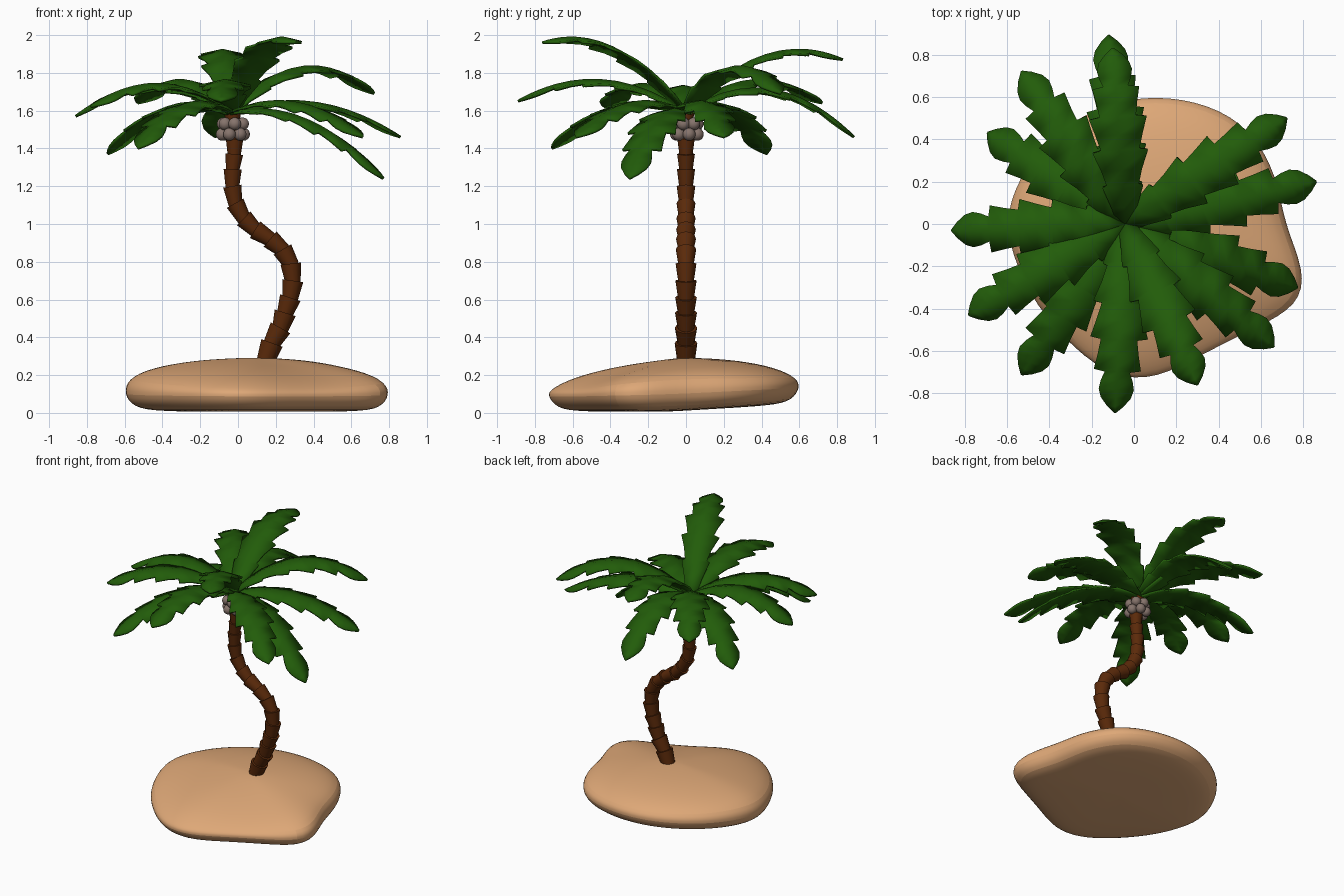
import bpy, bmesh, math
from mathutils import Vector

cube = bpy.data.objects.get("Cube")
if cube:
    bpy.data.objects.remove(cube, do_unlink=True)


def material(name, rgb):
    m = bpy.data.materials.new(name)
    m.use_nodes = True
    m.diffuse_color = (*rgb, 1)
    bsdf = m.node_tree.nodes["Principled BSDF"]
    bsdf.inputs["Base Color"].default_value = (*rgb, 1)
    bsdf.inputs["Roughness"].default_value = 0.8
    return m


sand = material("sand", (0.73, 0.39, 0.185))
bark = material("bark", (0.105, 0.023, 0.003))
leaf = material("leaf_green", (0.016, 0.108, 0.003))
husk = material("husk_grey", (0.24, 0.175, 0.15))
parts = []


def finish(bm, name, mat):
    bmesh.ops.recalc_face_normals(bm, faces=bm.faces)
    mesh = bpy.data.meshes.new(name)
    bm.to_mesh(mesh)
    bm.free()
    mesh.materials.append(mat)
    obj = bpy.data.objects.new(name, mesh)
    bpy.context.collection.objects.link(obj)
    parts.append(obj)
    return obj


def bridge(bm, a, b):
    for i in range(len(a)):
        j = (i + 1) % len(a)
        bm.faces.new((a[i], a[j], b[j], b[i]))


# Sand island: one outline lofted through (scale, height) levels, with a hollow on one side
outline = [(.10, .60), (.35, .56), (.55, .44), (.67, .22), (.70, 0), (.80, -.22),
           (.77, -.38), (.58, -.48), (.35, -.59), (.10, -.73), (-.10, -.71), (-.27, -.59),
           (-.46, -.38), (-.57, -.14), (-.60, .05), (-.51, .26), (-.36, .43), (-.14, .56)]
levels = [(.3, .012), (.78, .012), (.96, .03), (1.03, .10), (1.0, .185),
          (.82, .24), (.5, .278), (.2, .29)]
cx, cy = 0.1, -0.03
bm = bmesh.new()
rings = []
for k, (s, z) in enumerate(levels):
    ring = []
    for x, y in outline:
        px, py = cx + (x - cx) * s, cy + (y - cy) * s
        if k < 4:
            z_shift = 0.06 * max(py, -0.1)
        else:
            hollow = 0.03 * math.exp(-((px - .4) ** 2 + (py + .4) ** 2) / .06)
            z_shift = 0.08 * min(py, 0) - hollow
        ring.append(bm.verts.new((px, py, max(z + z_shift, 0))))
    rings.append(ring)
for a, b in zip(rings, rings[1:]):
    bridge(bm, a, b)
for ring, z in ((rings[0], .012), (rings[-1], .292)):
    hub = bm.verts.new((cx, cy, z))
    for i in range(len(ring)):
        bm.faces.new((ring[i], ring[(i + 1) % len(ring)], hub))
island = finish(bm, "sand_island", sand)
smooth = island.modifiers.new("smooth", "SUBSURF")
smooth.levels = smooth.render_levels = 2

# Trunk: stacked flared collars along an S-shaped path
path = [(.14, .26), (.18, .37), (.225, .45), (.25, .53), (.277, .61), (.29, .70),
        (.28, .79), (.235, .865), (.17, .92), (.09, .97), (.03, 1.03), (-.015, 1.11),
        (-.03, 1.20), (-.028, 1.29), (-.02, 1.37), (-.018, 1.45), (-.025, 1.52), (-.03, 1.59)]
bm = bmesh.new()
sides = 12
forward = Vector((0, 1, 0))
for n, (p, q) in enumerate(zip(path, path[1:])):
    a, b = Vector((p[0], 0, p[1])), Vector((q[0], 0, q[1]))
    along = (b - a).normalized()
    across = along.cross(forward)
    r = 0.06 - 0.001 * n
    loops = []
    for centre, rad in ((a - along * 0.015, r * 0.72), (b, r)):
        loops.append([bm.verts.new(centre + rad * (math.cos(t) * across + math.sin(t) * forward))
                      for t in (math.tau * i / sides for i in range(sides))])
    bridge(bm, *loops)
    for loop in loops:
        bm.faces.new(loop)
finish(bm, "trunk", bark)

# Coconuts: two rings hung under the crown
bm = bmesh.new()
for count, z, rad, turn in ((6, 1.475, .058, 0.2), (6, 1.53, .055, 0.7)):
    for i in range(count):
        t = turn + math.tau * i / count
        made = bmesh.ops.create_uvsphere(bm, u_segments=14, v_segments=9, radius=0.034)
        bmesh.ops.translate(bm, verts=made["verts"],
                            vec=(-.027 + rad * math.cos(t), .005 + rad * math.sin(t), z))
finish(bm, "coconuts", husk)

# Fronds: saw-edged blades, stations are (position, half width, tooth reach)
stations = [(0, .035, 0), (.10, .06, 0), (.20, .095, .015), (.225, .075, 0), (.31, .095, 0),
            (.40, .13, .015), (.425, .09, 0), (.51, .11, 0), (.59, .135, .015), (.615, .085, 0),
            (.69, .095, 0), (.76, .11, .015), (.785, .058, 0), (.83, .074, 0), (.875, .082, 0),
            (.92, .07, 0), (.965, .038, 0), (1, .003, 0)]
# Tip x, y, z and the height halfway along
fronds = [(.30, -.76, 1.96, 1.93), (-.09, -.89, 1.65, 1.76), (-.53, -.71, 1.40, 1.63),
          (-.78, -.43, 1.62, 1.74), (-.86, -.03, 1.57, 1.73), (-.69, .43, 1.37, 1.62),
          (-.53, .72, 1.64, 1.76), (-.12, .89, 1.46, 1.71), (-.10, .83, 1.87, 1.89),
          (.72, .50, 1.69, 1.83), (.86, .20, 1.46, 1.64), (.77, -.30, 1.24, 1.55),
          (.66, -.58, 1.46, 1.64)]
root = Vector((-.04, 0, 1.59))
for n, (x, y, z, mid) in enumerate(fronds):
    tip = Vector((x, y, z))
    bend = (root + tip) / 2
    bend.z = 2 * mid - bend.z
    heading = Vector((x - root.x, y - root.y, 0)).normalized()
    side = Vector((-heading.y, heading.x, 0))

    def arc(t):
        return root * (1 - t) ** 2 + bend * 2 * t * (1 - t) + tip * t * t

    bm = bmesh.new()
    rows = []
    for t, w, reach in stations:
        rib, edge = arc(t), arc(t + reach)
        drop = Vector((0, 0, -0.22 * w))
        rows.append([bm.verts.new(v) for v in (edge + side * w + drop, rib, edge - side * w + drop)])
    for a, b in zip(rows, rows[1:]):
        for i in (0, 1):
            bm.faces.new((a[i], a[i + 1], b[i + 1], b[i]))
    frond = finish(bm, f"frond_{n + 1}", leaf)
    thick = frond.modifiers.new("thickness", "SOLIDIFY")
    thick.thickness = 0.014
    thick.offset = 0

# Smooth shading with sharp edges kept
bpy.ops.object.select_all(action="DESELECT")
for obj in parts:
    obj.select_set(True)
bpy.context.view_layer.objects.active = island
bpy.ops.object.shade_smooth_by_angle(angle=math.radians(40))
